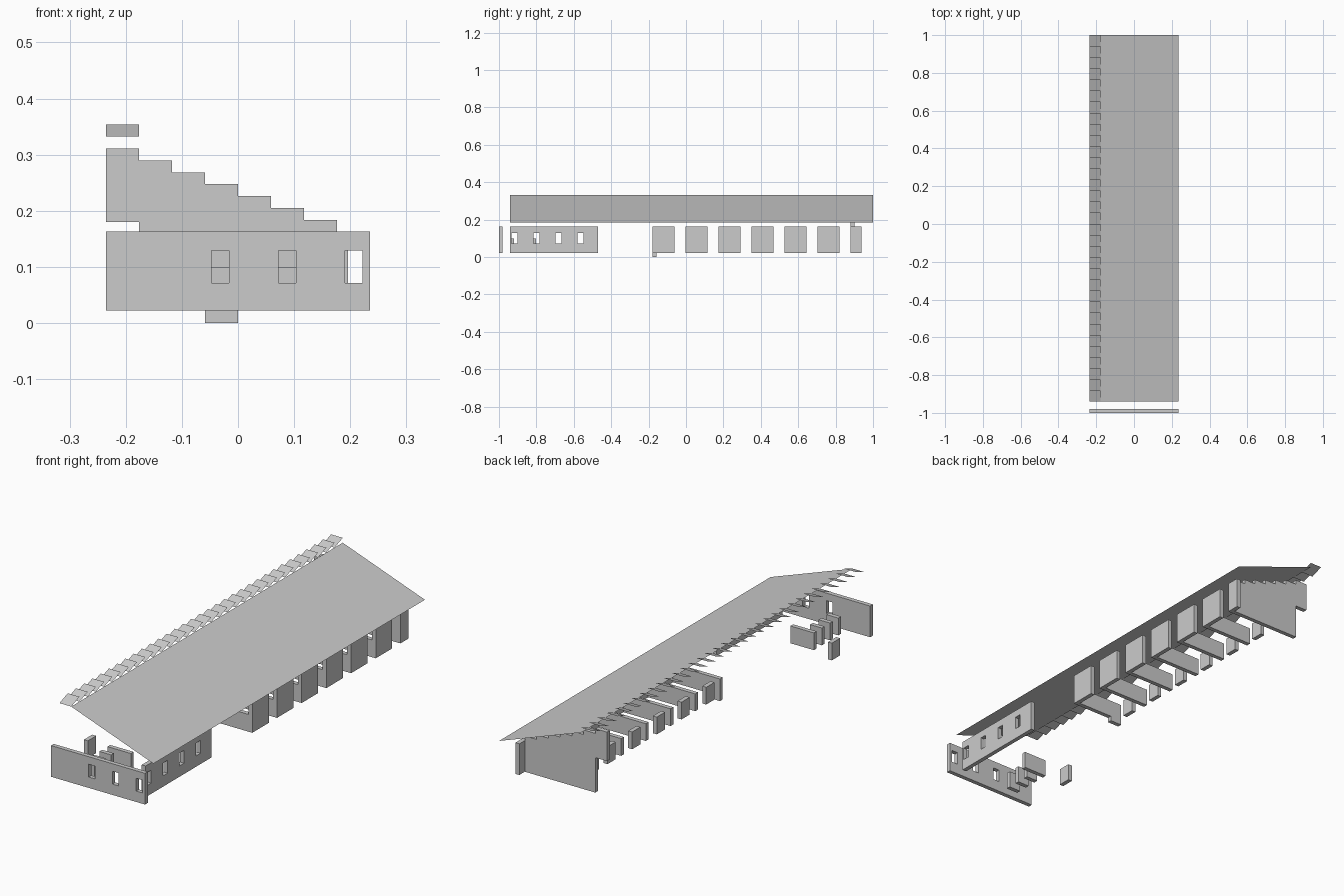
import bpy, bmesh

if "Cube" in bpy.data.objects:
    bpy.data.objects.remove(bpy.data.objects["Cube"])

GREY = bpy.data.materials.new("plain grey")
GREY.diffuse_color = (0.6, 0.6, 0.6, 1)
GREY.use_nodes = True
GREY.node_tree.nodes["Principled BSDF"].inputs["Base Color"].default_value = GREY.diffuse_color

C = 0.0588            # grid cell
T = 0.0196            # wall thickness
X0, Z0 = -0.235, 0.022
TOP, LOW = 0.163, 0.1  # full wall and low wall heights


def finish(name, bm):
    mesh = bpy.data.meshes.new(name)
    bmesh.ops.recalc_face_normals(bm, faces=bm.faces)
    bm.to_mesh(mesh)
    bm.free()
    mesh.materials.append(GREY)
    ob = bpy.data.objects.new(name, mesh)
    bpy.context.collection.objects.link(ob)
    return ob


def box(name, x, y, z):
    bm = bmesh.new()
    bmesh.ops.create_cube(bm, size=1)
    for v in bm.verts:
        for i, (a, b) in enumerate((x, y, z)):
            v.co[i] = a if v.co[i] < 0 else b
    return finish(name, bm)


def sheet(name, quads):
    bm = bmesh.new()
    for q in quads:
        bm.faces.new([bm.verts.new(p) for p in q])
    mesh_ob = finish(name, bm)
    return mesh_ob


def window_wall(name, start, end, openings, place):
    """Wall with openings: a grid of cells with the holes left out, extruded."""
    us = sorted([start, end] + [u for o in openings for u in o])
    zs = [Z0, 0.071, 0.129, TOP]
    bm = bmesh.new()
    grid = [[bm.verts.new(place(u, z, 0)) for z in zs] for u in us]
    for i in range(len(us) - 1):
        for j in range(3):
            if i % 2 == 1 and j == 1:
                continue
            bm.faces.new((grid[i][j], grid[i + 1][j], grid[i + 1][j + 1], grid[i][j + 1]))
    ext = bmesh.ops.extrude_face_region(bm, geom=bm.faces[:], use_keep_orig=True)
    shift = [b - a for a, b in zip(place(0, 0, 0), place(0, 0, T))]
    bmesh.ops.translate(bm, vec=shift,
                        verts=[g for g in ext["geom"] if isinstance(g, bmesh.types.BMVert)])
    return finish(name, bm)


# Front wall with three windows
window_wall("front_wall", X0, -X0,
            [(-0.047 + 0.119 * i, -0.016 + 0.119 * i) for i in range(3)],
            lambda u, z, t: (u, -1 + t, z))

# Right side wall with four windows
RX = X0 + 7 * C
window_wall("side_wall", -0.94, -0.47,
            [(-0.932 + 2 * C * i, -0.901 + 2 * C * i) for i in range(4)],
            lambda u, z, t: (RX + t, u, z))

# Side piers, each with a low partition and a low inner post
for k in range(6):
    y = -0.178 + 3 * C * k
    box(f"side_pier_{k}", (RX, RX + T), (y, y + 2 * C), (Z0, TOP))
    box(f"partition_{k}", (-C, RX), (y, y + T), (Z0, LOW))
    box(f"inner_post_{k}", (-C, -C + T), (y + C, y + 2 * C), (Z0, LOW))
box("end_pier", (RX, RX + T), (0.88, 0.88 + C), (Z0, TOP))
box("entry_step", (-C, 0), (-0.178, -0.178 + T), (0, Z0))

# Low walls of the front room
box("front_room_partition", (-2 * C, 0), (-0.765, -0.765 + T), (Z0, LOW))
box("left_post", (X0, X0 + T), (-0.765, -0.765 + C), (Z0, LOW))
for k in range(3):
    y = -0.94 + 2 * T * 1.5 * k
    box(f"front_room_post_{k}", (-2 * C, -C), (y, y + T), (Z0, LOW))

# Stepped back gable with an overhanging upper left corner
outline = [(X0 + C, Z0), (RX, Z0)]
for i in range(6, -1, -1):
    z = 0.311 - 0.0212 * i
    outline += [(X0 + C * (i + 1), z), (X0 + C * i, z)]
outline += [(X0, 0.18), (X0 + C, 0.18)]
bm = bmesh.new()
face = bm.faces.new([bm.verts.new((x, 0.88, z)) for x, z in outline])
ext = bmesh.ops.extrude_face_region(bm, geom=[face], use_keep_orig=True)
bmesh.ops.translate(bm, vec=(0, T, 0),
                    verts=[g for g in ext["geom"] if isinstance(g, bmesh.types.BMVert)])
finish("back_gable", bm)

# Sloping roof sheet
RIDGE = X0 + C
sheet("roof", [[(-X0, -0.94, 0.184), (-X0, 1, 0.184),
                (RIDGE, 1, 0.332), (RIDGE, -0.94, 0.332)]])

# Row of tilted ridge tiles
tiles = []
for k in range(33):
    a = -0.94 + C * k
    b = a + C
    tiles.append([(X0, a, 0.332), (RIDGE, a, 0.332), (RIDGE, b, 0.354), (X0, b, 0.354)])
sheet("ridge_tiles", tiles)
